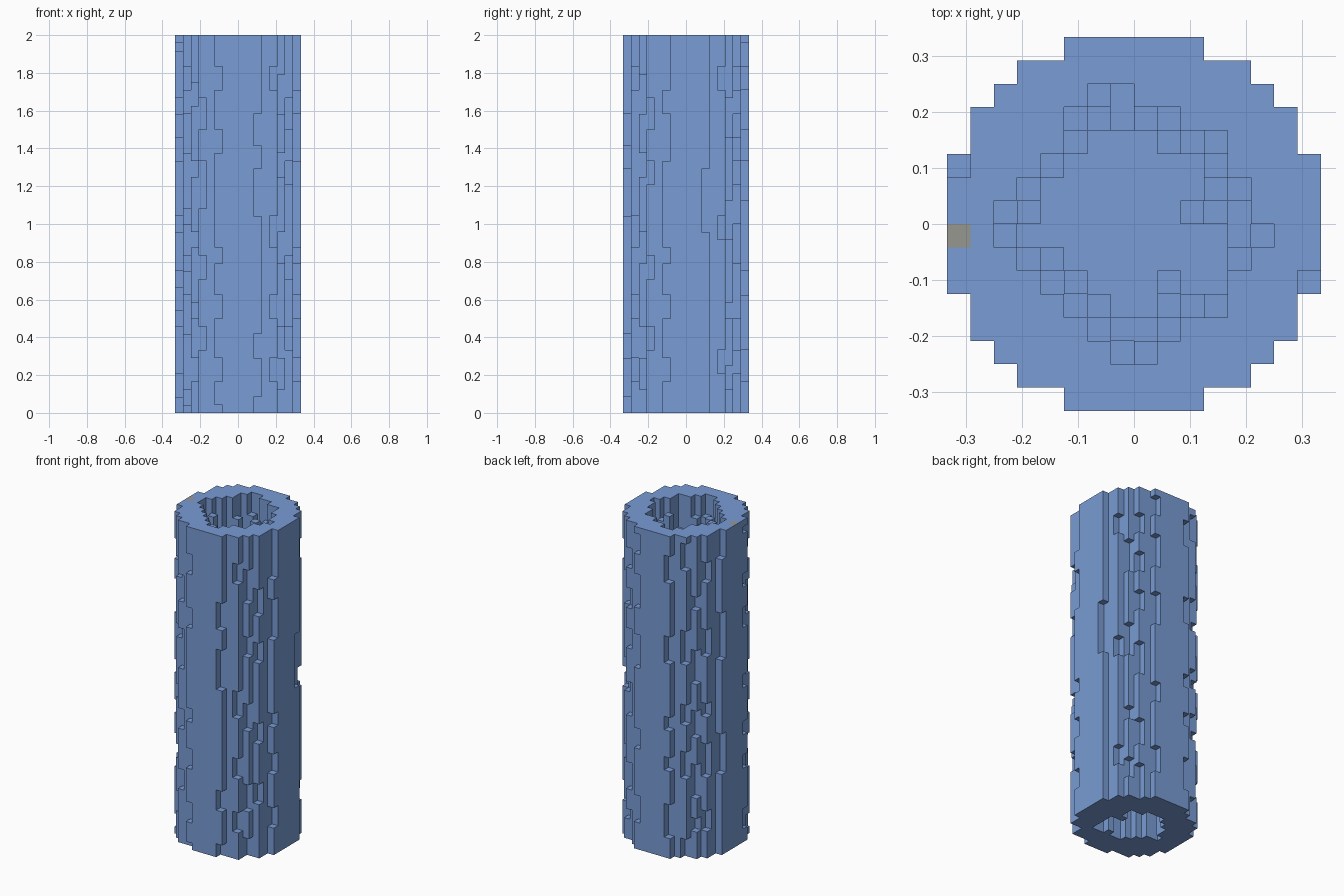
import bpy
import bmesh
import math
import random
from mathutils import Vector

random.seed(7)
cube = bpy.data.objects.get("Cube")
if cube:
    bpy.data.objects.remove(cube, do_unlink=True)

UNIT = 1 / 24
LAYERS = 48
HALF = 8


def make_material(name, rgb):
    mat = bpy.data.materials.new(name)
    mat.use_nodes = True
    color = (*rgb, 1)
    mat.diffuse_color = color
    mat.node_tree.nodes["Principled BSDF"].inputs["Base Color"].default_value = color
    return mat


def random_gaps(bottom, top):
    """Layers where a loose block is missing, in short vertical runs."""
    gone, k = set(), bottom + random.randint(0, 5)
    while k < top:
        run = random.randint(2, 5)
        gone.update(range(k, min(k + run, top)))
        k += run + random.randint(3, 9)
    return gone


def gaps_between(*spans):
    return {k for lo, hi in spans for k in range(LAYERS)
            if lo < (k + 0.5) * UNIT < hi}


def rows(top_row, spans):
    """Cells from a list of row spans, running from back to front."""
    return {(i, top_row - n) for n, (a, b) in enumerate(spans)
            for i in range(a, b + 1)}


# Cross-sections: the widest opening and the always-clear core
opening = rows(5, [(-2, -1), (-3, 1), (-3, 3), (-4, 3), (-5, 4), (-6, 4),
                   (-6, 5), (-5, 4), (-4, 3), (-3, 3), (-2, 1), (-1, 0)])
core = rows(3, [(-2, 0), (-3, 2), (-4, 2), (-4, 1),
                (-5, 3), (-3, 3), (-2, 0), (-1, 0)]) | rows(-3, [(2, 3)])
disc = {(i, j) for i in range(-HALF, HALF) for j in range(-HALF, HALF)
        if math.hypot(i + 0.5, j + 0.5) < 8}

# Loose blocks with known breaks; the others break up at random
known = {
    (-3, -8): gaps_between((1.71, 1.84), (1.38, 1.5), (0.79, 0.87),
                           (0.5, 0.63), (0.17, 0.29), (0, 0.05)),
    (2, -8): gaps_between((1.42, 1.59), (1.05, 1.29), (0.29, 0.41), (0, 0.09)),
    (7, -3): gaps_between((1.71, 2), (1.33, 1.58), (0.79, 0.87),
                          (0.5, 0.63), (0.17, 0.29)),
    (7, 2): gaps_between((0.95, 1.3)),
    (-8, 2): gaps_between((1.84, 2), (1.2, 1.5), (0.5, 0.75)),
    (-5, -7): gaps_between((1.5, 1.67), (1.09, 1.34), (0.71, 0.83), (0.33, 0.46)),
    (6, -5): gaps_between((1.5, 1.67), (1.2, 1.34), (0.71, 0.83), (0.33, 0.46)),
    (4, -7): gaps_between((1.71, 1.84), (0.88, 1.04), (0.5, 0.63), (0.17, 0.29)),
    (6, 4): gaps_between((1.69, 1.84), (0.92, 1.04), (0.21, 0.34)),
    (2, 0): gaps_between((1.95, 2), (1.2, 1.5), (0.4, 0.6)),
    (3, -4): gaps_between((1.8, 2), (1.2, 1.4), (0.5, 0.7), (0, 0.125)),
    (2, -4): gaps_between((1.7, 2), (1.1, 1.3), (0, 0.25)),
    (1, -3): gaps_between((1.8, 2), (0.6, 0.8), (0, 0.2)),
}

solid = set()
for cell in sorted(disc):
    radius = math.hypot(cell[0] + 0.5, cell[1] + 0.5)
    if cell in core:
        layers = {LAYERS // 2}              # closing floor inside the tube
    elif cell in opening:
        # Inner blocks: closed at the lower rim, open at the upper rim
        start = LAYERS - random.randint(2, 7)
        gaps = known.get(cell) or random_gaps(4, start) | set(range(start, LAYERS))
        layers = (set(range(LAYERS)) - gaps) | {LAYERS // 2}
    elif radius > 7.7:
        gaps = known.get(cell) or random_gaps(0, LAYERS - 1)
        layers = set(range(LAYERS)) - gaps
    else:
        layers = range(LAYERS)
    solid.update((*cell, k) for k in layers)

# Skin the blocks: one square for every exposed side
bm = bmesh.new()
corners = {}


def corner(p):
    if p not in corners:
        corners[p] = bm.verts.new(Vector(p) * UNIT)
    return corners[p]


# Grey sides: one on the upper rim, two on a block inside the lower rim
grey = {((-HALF, -1, LAYERS - 1), 2, 1), ((3, -4, 3), 0, 0), ((3, -4, 3), 1, 1)}

for block in sorted(solid):
    for axis in range(3):
        for step in (0, 1):
            neighbour = list(block)
            neighbour[axis] += 2 * step - 1
            if tuple(neighbour) in solid:
                continue
            u, v = (axis + 1) % 3, (axis + 2) % 3
            loop = []
            for du, dv in ((0, 0), (1, 0), (1, 1), (0, 1)):
                p = list(block)
                p[axis] += step
                p[u] += du
                p[v] += dv
                loop.append(corner(tuple(p)))
            face = bm.faces.new(loop if step else loop[::-1])
            face.material_index = int((block, axis, step) in grey)

mesh = bpy.data.meshes.new("block_tube")
bm.to_mesh(mesh)
bm.free()
mesh.materials.append(make_material("slate_blue", (0.19, 0.332, 0.66)))
mesh.materials.append(make_material("warm_grey", (0.31, 0.31, 0.285)))
tube = bpy.data.objects.new("block_tube", mesh)
bpy.context.collection.objects.link(tube)
